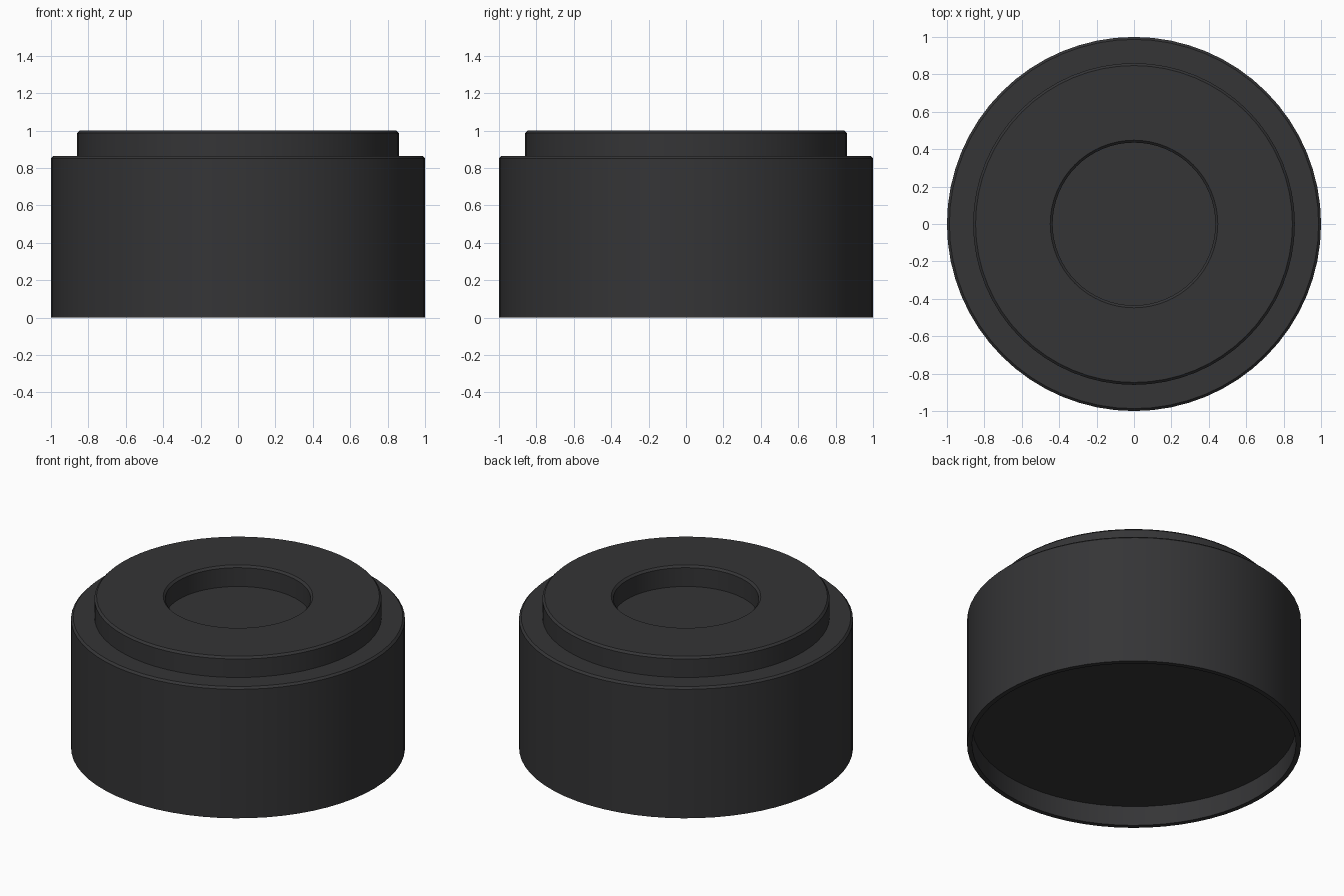
import bpy, bmesh, math

if "Cube" in bpy.data.objects:
    bpy.data.objects.remove(bpy.data.objects["Cube"])

SIDES = 64


def lathe(name, profile, sides=SIDES):
    """Revolve (radius, z) points around z; radius 0 ends close as flat discs."""
    bm = bmesh.new()
    rings = []
    for r, z in profile:
        rings.append([bm.verts.new((r * math.cos(2 * math.pi * i / sides),
                                    r * math.sin(2 * math.pi * i / sides), z))
                      for i in range(sides)])
    for a, b in zip(rings, rings[1:]):
        for i in range(sides):
            j = (i + 1) % sides
            bm.faces.new((a[i], a[j], b[j], b[i]))
    # Flat floors of the lower and upper recesses
    bm.faces.new(rings[0])
    bm.faces.new(rings[-1])
    bmesh.ops.recalc_face_normals(bm, faces=bm.faces)
    mesh = bpy.data.meshes.new(name)
    bm.to_mesh(mesh)
    bm.free()
    obj = bpy.data.objects.new(name, mesh)
    bpy.context.collection.objects.link(obj)
    return obj


C = 0.013  # chamfer size
profile = [
    (0.97, 0.13), (0.97, 0.0),                # hollow underside
    (1.0, 0.0), (1.0, 0.865 - C),             # outer wall
    (1.0 - C, 0.865), (0.86, 0.865),          # shoulder
    (0.86, 1.0 - C), (0.86 - C, 1.0),         # raised collar
    (0.435 + C, 1.0), (0.435, 1.0 - C),       # rim of the top recess
    (0.435, 0.863),                           # recess floor
]
piece = lathe("round_stepped_piece", profile)

# Dark finish
mat = bpy.data.materials.new("dark_grey")
mat.diffuse_color = (0.035, 0.035, 0.037, 1)
mat.use_nodes = True
mat.node_tree.nodes["Principled BSDF"].inputs["Base Color"].default_value = mat.diffuse_color
piece.data.materials.append(mat)

bpy.context.view_layer.objects.active = piece
piece.select_set(True)
bpy.ops.object.shade_smooth_by_angle(angle=math.radians(30))
